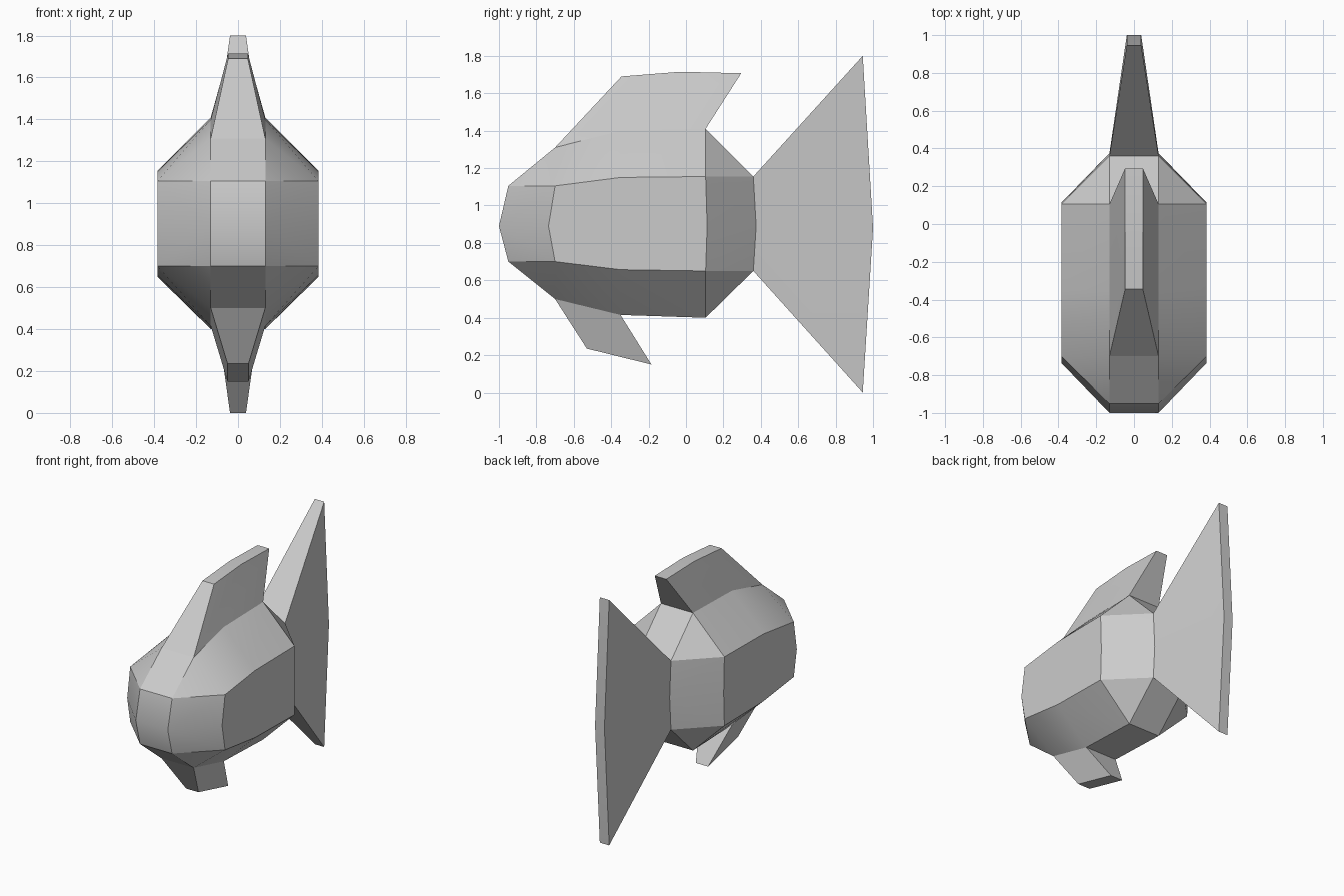
import bpy, bmesh, math

if "Cube" in bpy.data.objects:
    bpy.data.objects.remove(bpy.data.objects["Cube"])

INNER, OUTER = 0.13, 0.385


def finish(name, bm):
    bmesh.ops.recalc_face_normals(bm, faces=bm.faces[:])
    mesh = bpy.data.meshes.new(name)
    bm.to_mesh(mesh)
    bm.free()
    obj = bpy.data.objects.new(name, mesh)
    bpy.context.collection.objects.link(obj)
    bpy.ops.object.select_all(action='DESELECT')
    obj.select_set(True)
    bpy.context.view_layer.objects.active = obj
    bpy.ops.object.shade_smooth_by_angle(angle=math.radians(30))
    return obj


def fin(name, root, tip, tip_half):
    """Tapered slab from a wide root line to a narrow tip line (y, z points)."""
    bm = bmesh.new()
    rows = [[[bm.verts.new((s * w, y, z)) for y, z in line]
             for line, w in ((root, INNER), (tip, tip_half))] for s in (-1, 1)]
    (lr, lt), (rr, rt) = rows
    for i in range(len(root) - 1):
        bm.faces.new((lr[i], lr[i + 1], lt[i + 1], lt[i]))
        bm.faces.new((rr[i], rt[i], rt[i + 1], rr[i + 1]))
        bm.faces.new((lt[i], lt[i + 1], rt[i + 1], rt[i]))
    for i in (0, -1):
        bm.faces.new((lr[i], lt[i], rt[i], rr[i]))
    obj = finish(name, bm)
    # outward normals for the open slab
    bm = bmesh.new()
    bm.from_mesh(obj.data)
    c = sum((v.co for v in bm.verts), bm.verts[:][0].co * 0) / len(bm.verts)
    if sum((f.calc_center_median() - c).x * f.normal.x for f in bm.faces) < 0:
        bmesh.ops.reverse_faces(bm, faces=bm.faces[:])
    bm.to_mesh(obj.data)
    bm.free()


# Body: faceted hull from a centre outline and a smaller flank outline
centre = [(-0.95, 1.105), (-1.0, 0.89), (-0.95, 0.70), (-0.70, 0.50),
          (-0.35, 0.415), (0.105, 0.40), (0.36, 0.65), (0.375, 0.89),
          (0.36, 1.155), (0.105, 1.41), (-0.35, 1.40), (-0.70, 1.31)]
flank = [(-0.70, 1.105), (-0.735, 0.89), (-0.70, 0.70), (-0.35, 0.657),
         (0.105, 0.65), (0.113, 0.89), (0.105, 1.155), (-0.35, 1.15)]
bm = bmesh.new()
for pts, w in ((centre, INNER), (flank, OUTER)):
    for y, z in pts:
        for s in (-1, 1):
            bm.verts.new((s * w, y, z))
bmesh.ops.convex_hull(bm, input=bm.verts[:])


# Open the hull where the fins grow out
def under_fin(f):
    co = [v.co for v in f.verts]
    return all(abs(p.x) < 0.2 for p in co) and (
        all(p.y > 0.3 for p in co) or all(p.z > 1.25 for p in co)
        or all(p.z < 0.55 and p.y < -0.3 for p in co))


bmesh.ops.recalc_face_normals(bm, faces=bm.faces[:])
bmesh.ops.delete(bm, geom=[f for f in bm.faces
                           if under_fin(f) and abs(f.normal.x) < 0.1],
                 context='FACES')
bmesh.ops.dissolve_limit(bm, angle_limit=math.radians(0.5),
                         verts=bm.verts[:], edges=bm.edges[:])
finish("body", bm)

# Fins and tail
fin("back_fin", [(-0.70, 1.31), (-0.35, 1.40), (0.105, 1.41)],
    [(-0.345, 1.69), (-0.03, 1.715), (0.295, 1.707)], 0.047)
fin("belly_fin", [(-0.70, 0.50), (-0.35, 0.415)],
    [(-0.53, 0.235), (-0.185, 0.15)], 0.05)
fin("tail", [(0.36, 1.155), (0.375, 0.89), (0.36, 0.65)],
    [(0.945, 1.80), (1.0, 0.88), (0.945, 0.0)], 0.038)
